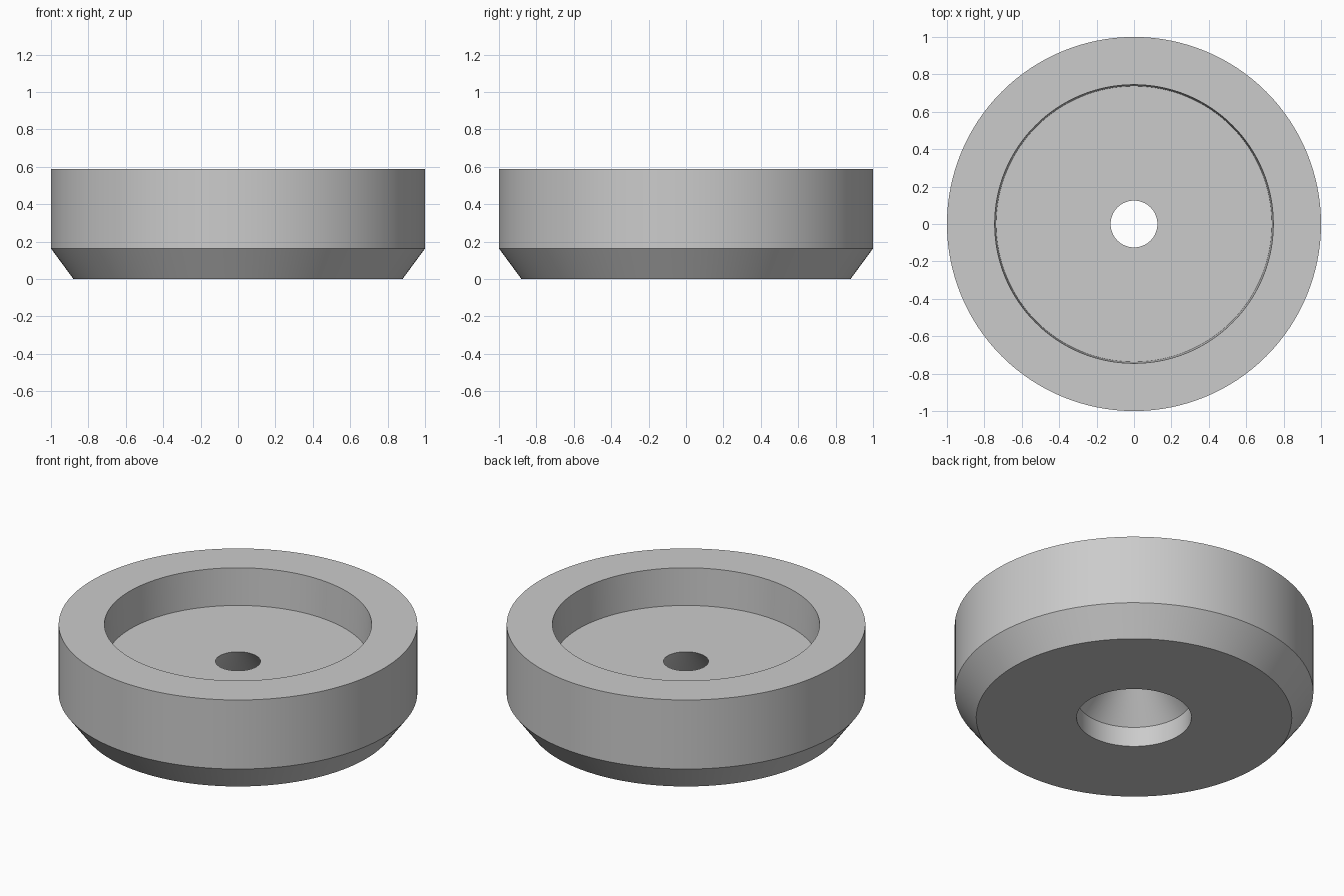
import bpy
import bmesh
import math
from mathutils import Vector

cube = bpy.data.objects.get("Cube")
if cube:
    bpy.data.objects.remove(cube, do_unlink=True)

# Plain grey material
grey = bpy.data.materials.new("light_grey")
grey.use_nodes = True
colour = (0.6, 0.6, 0.6, 1)
grey.diffuse_color = colour
grey.node_tree.nodes["Principled BSDF"].inputs["Base Color"].default_value = colour

# Cross-section as (radius, height), closed around the solid
profile = [
    (0.32, 0), (0.88, 0),            # underside
    (1, 0.163), (1, 0.588),          # chamfer and outer wall
    (0.745, 0.588), (0.737, 0.36),   # rim and recess wall
    (0.125, 0.36),                   # recess floor to the centre hole
    (0.32, 0.122),                   # flared hole down to the counterbore
]


def lathe(name, section, steps):
    bm = bmesh.new()
    verts = [bm.verts.new((r, 0, z)) for r, z in section]
    edges = [bm.edges.new((a, b)) for a, b in zip(verts, verts[1:] + verts[:1])]
    bmesh.ops.spin(bm, geom=verts + edges, cent=Vector(), axis=(0, 0, 1),
                   angle=math.tau, steps=steps)
    bmesh.ops.remove_doubles(bm, verts=bm.verts[:], dist=0.0001)
    bmesh.ops.recalc_face_normals(bm, faces=bm.faces[:])
    mesh = bpy.data.meshes.new(name)
    bm.to_mesh(mesh)
    bm.free()
    obj = bpy.data.objects.new(name, mesh)
    bpy.context.collection.objects.link(obj)
    return obj


# Round foot with recess and through hole
foot = lathe("round_foot", profile, 128)
foot.data.materials.append(grey)
bpy.ops.object.select_all(action="DESELECT")
foot.select_set(True)
bpy.context.view_layer.objects.active = foot
bpy.ops.object.shade_smooth_by_angle(angle=math.radians(25))
